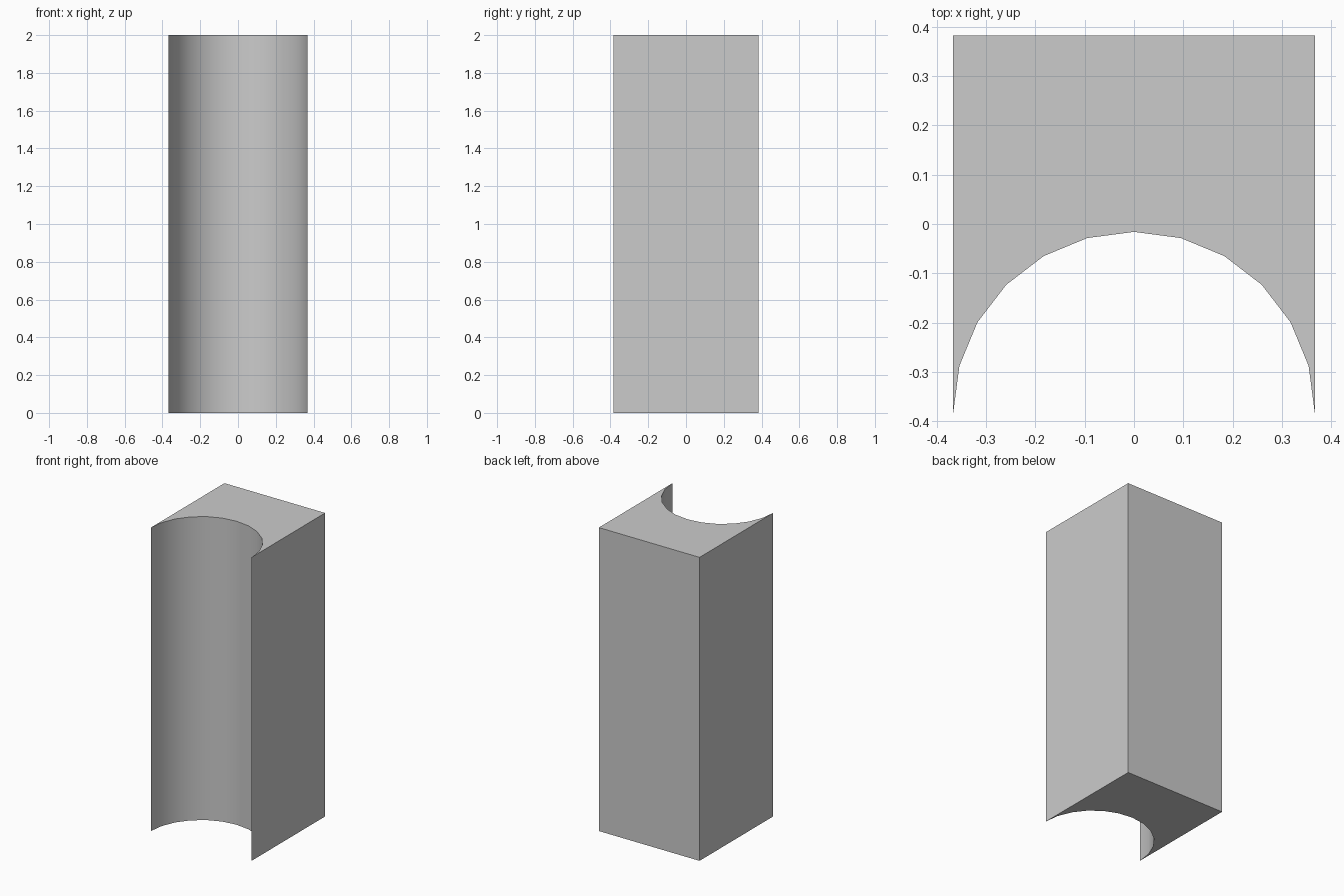
import bpy, bmesh
from math import pi, cos, sin, radians

if "Cube" in bpy.data.objects:
    bpy.data.objects.remove(bpy.data.objects["Cube"])

HALF_W, HALF_D, HEIGHT, SEGMENTS = 0.367, 0.383, 2.0, 12

# Plan outline: half-round hollow in the front, square corners at the back
outline = [(HALF_W * cos(pi - pi * i / SEGMENTS),
            -HALF_D + HALF_W * sin(pi * i / SEGMENTS)) for i in range(SEGMENTS + 1)]
outline += [(HALF_W, HALF_D), (-HALF_W, HALF_D)]

# Extrude the outline into the block
bm = bmesh.new()
base = bm.faces.new([bm.verts.new((x, y, 0)) for x, y in outline])
top = bmesh.ops.extrude_face_region(bm, geom=[base], use_keep_orig=True)["geom"]
bmesh.ops.translate(bm, vec=(0, 0, HEIGHT),
                    verts=[g for g in top if isinstance(g, bmesh.types.BMVert)])
bmesh.ops.recalc_face_normals(bm, faces=bm.faces)
mesh = bpy.data.meshes.new("hollowed_block")
bm.to_mesh(mesh)
bm.free()

block = bpy.data.objects.new("hollowed_block", mesh)
bpy.context.collection.objects.link(block)

# Smooth hollow with sharp outer edges
bpy.context.view_layer.objects.active = block
block.select_set(True)
bpy.ops.object.shade_smooth_by_angle(angle=radians(30))
